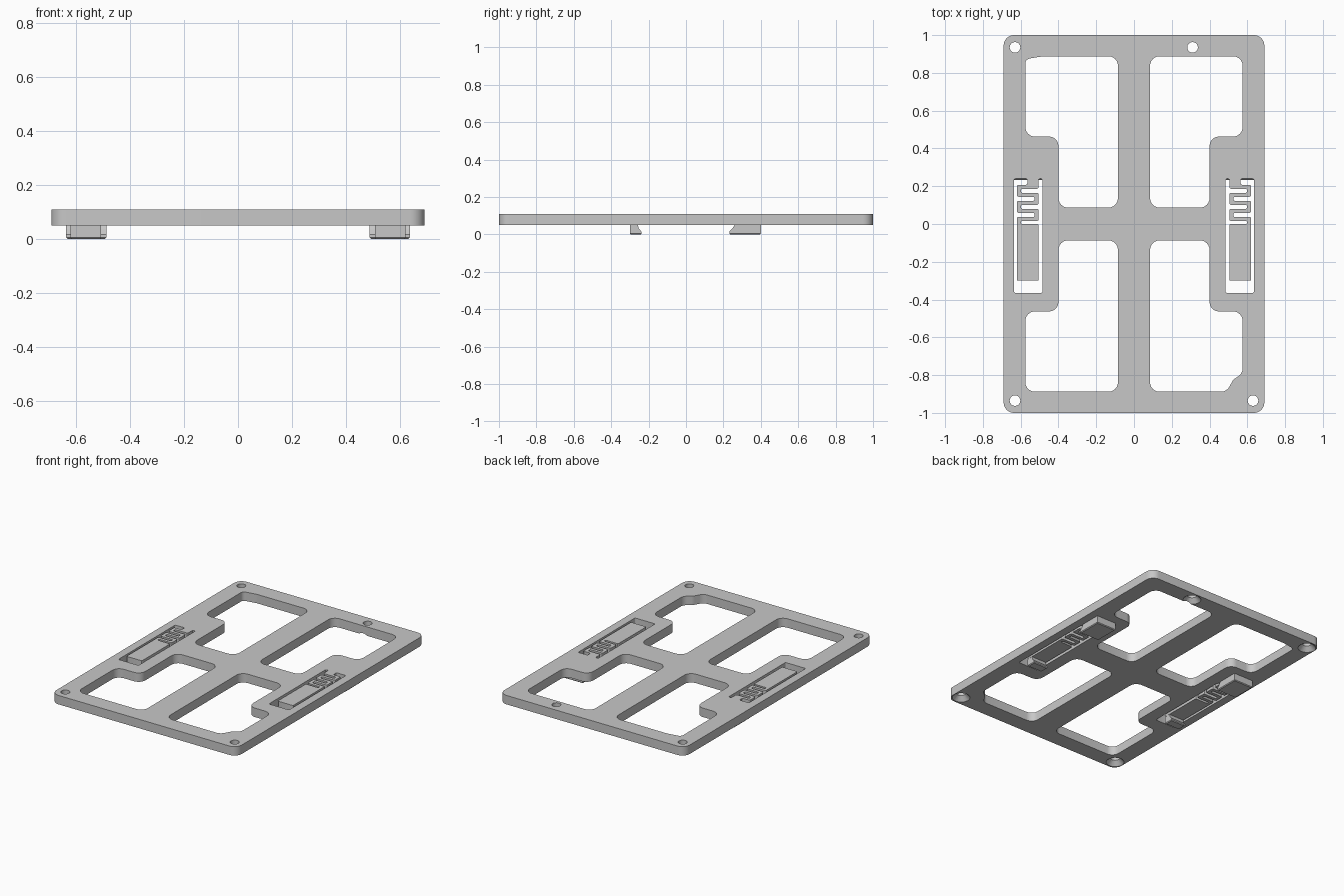
import bpy, bmesh, math
from mathutils import Vector

if "Cube" in bpy.data.objects:
    bpy.data.objects.remove(bpy.data.objects["Cube"])

BOTTOM, TOP = 0.05, 0.11

gray = bpy.data.materials.new("plain gray")
gray.use_nodes = True
gray.diffuse_color = (0.575, 0.575, 0.575, 1)
gray.node_tree.nodes["Principled BSDF"].inputs["Base Color"].default_value = gray.diffuse_color


def fillet(points, radius, steps=6):
    """Round every corner of a closed 2D outline."""
    pts = [Vector(p) for p in points]
    out = []
    for i, p in enumerate(pts):
        a, b = pts[i - 1] - p, pts[(i + 1) % len(pts)] - p
        half = a.angle(b) / 2
        cut = min(radius / math.tan(half), 0.48 * min(a.length, b.length))
        a, b = a.normalized(), b.normalized()
        centre = p + (a + b).normalized() * cut / math.cos(half)
        start, end = p + a * cut - centre, p + b * cut - centre
        sweep = math.pi - 2 * half
        for k in range(steps + 1):
            t = k / steps
            out.append(centre + (start * math.sin((1 - t) * sweep)
                                 + end * math.sin(t * sweep)) / math.sin(sweep))
    return out


def circle(x, y, r, n=32):
    return [Vector((x + r * math.cos(math.tau * k / n), y + r * math.sin(math.tau * k / n)))
            for k in range(n)]


def finish(name, bm):
    bmesh.ops.recalc_face_normals(bm, faces=bm.faces)
    mesh = bpy.data.meshes.new(name)
    bm.to_mesh(mesh)
    bm.free()
    mesh.materials.append(gray)
    obj = bpy.data.objects.new(name, mesh)
    bpy.context.collection.objects.link(obj)
    return obj


def smooth(obj):
    bpy.ops.object.select_all(action="DESELECT")
    obj.select_set(True)
    bpy.context.view_layer.objects.active = obj
    bpy.ops.object.shade_smooth_by_angle(angle=math.radians(30))


def mirrored(points, sx, sy=1):
    return [(x * sx, y * sy) for x, y in points]


# Four stepped windows, two of them with a trimmed outer corner
def window(sx, sy):
    corner = [(0.575, 0.888)]
    if (sx, sy) == (-1, 1):
        corner = [(0.575, 0.872), (0.53, 0.88), (0.48, 0.888)]
    if (sx, sy) == (1, -1):
        corner = [(0.575, 0.79), (0.525, 0.825), (0.49, 0.888)]
    shape = [(0.085, 0.087), (0.4, 0.087), (0.4, 0.463), (0.575, 0.463)] + corner + [(0.085, 0.888)]
    return fillet(mirrored(shape, sx, sy), 0.05)


# Slot that leaves a latch tongue hanging on a zigzag spring
def latch_slot(side):
    inner, outer, pitch, half = 0.5155, 0.609, 0.0425, 0.0105
    path, y, x = [Vector((0.535, 0.24))], 0.197, outer
    path.append(Vector((0.535, y)))
    for _ in range(5):
        path.append(Vector((x, y)))
        y -= pitch
        path.append(Vector((x, y)))
        x = inner + outer - x
    path[-1].y = 0.0
    # Offset the spring centreline to both sides
    normals = []
    for p, q in zip(path, path[1:]):
        d = (q - p).normalized()
        normals.append(Vector((-d.y, d.x)) * half)
    normals[0] = normals[0].normalized() * 0.03
    offsets = [normals[0]] + [m + n for m, n in zip(normals, normals[1:])] + [normals[-1]]
    left = [p + o for p, o in zip(path, offsets)]
    right = [p - o for p, o in zip(path, offsets)]
    frame = [(0.485, 0.24), (0.485, -0.365), (0.635, -0.365), (0.635, 0.24)]
    tongue = [(0.6195, -0.3), (0.505, -0.3), (0.505, 0.0)]
    # The last left point lies on a straight run into the tongue
    loop = frame + [tuple(p) for p in left[:-1]] + tongue + [tuple(p) for p in reversed(right)]
    return fillet(mirrored(loop, side), 0.008, 3)


# Base plate: outline with windows, slots and screw holes
screws = [(-0.63, 0.935), (0.31, 0.935), (-0.63, -0.935), (0.63, -0.935)]
loops = [fillet([(-0.69, -1), (0.69, -1), (0.69, 1), (-0.69, 1)], 0.055, 8)]
loops += [window(sx, sy) for sx in (-1, 1) for sy in (-1, 1)]
loops += [latch_slot(side) for side in (-1, 1)]
loops += [circle(x, y, 0.028) for x, y in screws]

bm = bmesh.new()
for loop in loops:
    verts = [bm.verts.new((p.x, p.y, BOTTOM)) for p in loop]
    for i, v in enumerate(verts):
        bm.edges.new((verts[i - 1], v))
bmesh.ops.triangle_fill(bm, edges=bm.edges[:], use_beauty=True, normal=(0, 0, 1))
top = bmesh.ops.extrude_face_region(bm, geom=bm.faces[:], use_keep_orig=True)["geom"]
bmesh.ops.translate(bm, vec=(0, 0, TOP - BOTTOM),
                    verts=[g for g in top if isinstance(g, bmesh.types.BMVert)])
plate = finish("base_plate", bm)

# Countersinks under the screw holes
bm = bmesh.new()
for x, y in screws:
    cone = bmesh.ops.create_cone(bm, cap_ends=True, segments=32, radius1=0.0653,
                                 radius2=0.0252, depth=0.043)
    bmesh.ops.translate(bm, vec=(x, y, 0.0615), verts=cone["verts"])
cutter = finish("countersink_cutter", bm)
cutter.hide_render = True
mod = plate.modifiers.new("countersinks", "BOOLEAN")
mod.operation, mod.solver, mod.object = "DIFFERENCE", "EXACT", cutter
bpy.context.view_layer.objects.active = plate
bpy.ops.object.modifier_apply(modifier=mod.name)
bpy.data.objects.remove(cutter)
smooth(plate)


# Hooks under the plate: a side profile swept across x
def hook(name, profile, x0, x1):
    bm = bmesh.new()
    face = bm.faces.new([bm.verts.new((x0, y, z)) for y, z in profile])
    swept = bmesh.ops.extrude_face_region(bm, geom=[face], use_keep_orig=True)["geom"]
    bmesh.ops.translate(bm, vec=(x1 - x0, 0, 0),
                        verts=[g for g in swept if isinstance(g, bmesh.types.BMVert)])
    # Ease the lower side edges
    low = [e for e in bm.edges if all(v.co.z < 0.001 for v in e.verts)
           and abs(e.verts[0].co.x - e.verts[1].co.x) < 0.001]
    bmesh.ops.bevel(bm, geom=low, offset=0.005, segments=1, affect="EDGES")
    return finish(name, bm)


fixed = [(0.26, BOTTOM), (0.25, 0.035), (0.232, 0.016), (0.232, 0.005), (0.237, 0),
         (0.395, 0), (0.4, 0.005), (0.4, BOTTOM)]
moving = [(-0.3, BOTTOM), (-0.3, 0.005), (-0.295, 0), (-0.242, 0), (-0.237, 0.005),
          (-0.237, 0.014), (-0.252, 0.03), (-0.257, BOTTOM)]
for label, s in (("left", 1), ("right", -1)):
    hook(label + "_fixed_hook", fixed, 0.487 * s, 0.635 * s)
    hook(label + "_latch_hook", moving, 0.506 * s, 0.619 * s)
